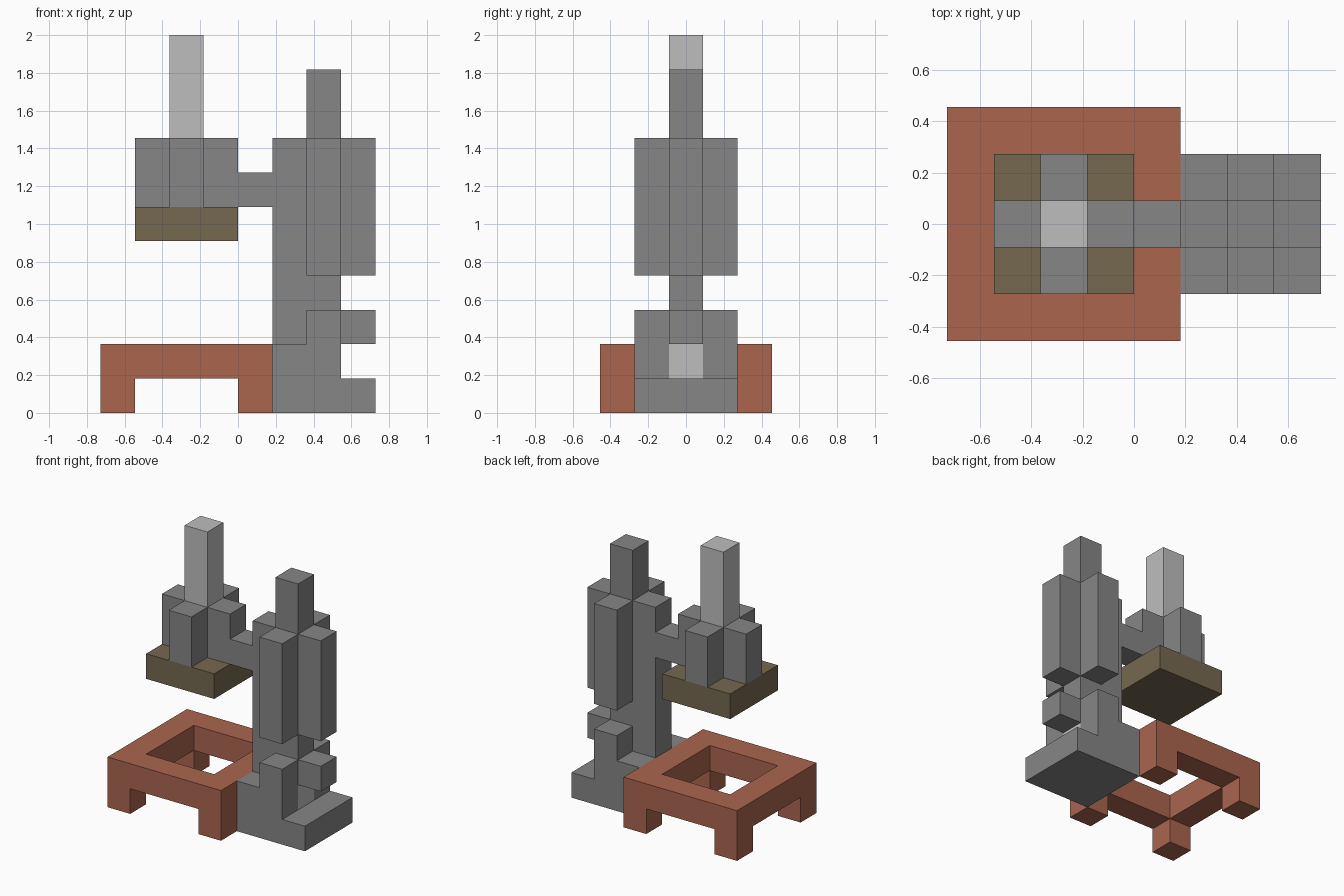
import bpy
import bmesh
from mathutils import Vector

UNIT = 2 / 11  # every part is made of blocks of this size

if "Cube" in bpy.data.objects:
    bpy.data.objects.remove(bpy.data.objects["Cube"], do_unlink=True)


def material(name, color):
    mat = bpy.data.materials.new(name)
    mat.use_nodes = True
    rgba = (*color, 1)
    mat.diffuse_color = rgba
    bsdf = mat.node_tree.nodes["Principled BSDF"]
    bsdf.inputs["Base Color"].default_value = rgba
    bsdf.inputs["Roughness"].default_value = 0.8
    return mat


stone = material("stone grey", (0.238, 0.238, 0.238))
pale = material("pale grey", (0.515, 0.515, 0.515))
clay = material("terracotta", (0.402, 0.130, 0.076))
wood = material("dark olive brown", (0.178, 0.138, 0.080))


def cells(x, y, z):
    """Blocks in a box; x and z are (from, to), y is centred on zero as (from, to)."""
    return {(i, j, k) for i in range(*x) for j in range(*y) for k in range(*z)}


def build(name, blocks, mat):
    """Skin the outside of a set of blocks, then merge flat faces."""
    bm = bmesh.new()
    for block in blocks:
        centre = Vector(block)
        centre.x += 0.5
        centre.z += 0.5
        for axis in range(3):
            for sign in (-1, 1):
                normal = Vector((0, 0, 0))
                normal[axis] = sign
                if tuple(int(a + b) for a, b in zip(block, normal)) in blocks:
                    continue
                u = Vector((0, 0, 0))
                u[(axis + 1) % 3] = 1
                v = normal.cross(u)
                corners = [u + v, v - u, -u - v, u - v]
                bm.faces.new([bm.verts.new((centre + (normal + c) / 2) * UNIT)
                              for c in corners])
    bmesh.ops.remove_doubles(bm, verts=bm.verts, dist=0.001)
    bmesh.ops.dissolve_limit(bm, angle_limit=0.01, verts=bm.verts, edges=bm.edges)
    bmesh.ops.recalc_face_normals(bm, faces=bm.faces)
    mesh = bpy.data.meshes.new(name)
    bm.to_mesh(mesh)
    bm.free()
    mesh.materials.append(mat)
    obj = bpy.data.objects.new(name, mesh)
    bpy.context.collection.objects.link(obj)


MID = (0, 1)     # one block deep
WIDE = (-1, 2)   # three blocks deep
FULL = (-2, 3)   # five blocks deep

# Open table frame on four corner legs
frame = cells((-4, 1), FULL, (1, 2)) - cells((-3, 0), WIDE, (1, 2))
legs = {(x, y, 0) for x in (-4, 0) for y in (-2, 2)}
build("table_frame", frame | legs, clay)

# Foot slab, raised step and cross-shaped collar, with a pale pin set in
pin = cells((2, 3), MID, (1, 2))
foot = cells((1, 4), WIDE, (0, 1)) | cells((1, 3), WIDE, (1, 2))
collar = cells((2, 3), WIDE, (2, 3)) | cells((3, 4), MID, (2, 3))
post = cells((1, 3), MID, (2, 8))
build("pin", pin, pale)
build("foot", (foot - pin) | collar | post, stone)

# Ribbed upper column around the post, and its top
ribs = cells((2, 3), WIDE, (4, 8)) | cells((3, 4), MID, (4, 8))
build("column_ribs", ribs - post, stone)
build("column_top", cells((2, 3), MID, (8, 10)), stone)

# Side arm and the cross-shaped head it holds
arm = cells((0, 1), MID, (6, 7))
head = cells((-3, 0), MID, (6, 8)) | cells((-2, -1), WIDE, (6, 8))
build("head_and_arm", arm | head, stone)

# Press plate below the head and the rod above it
build("press_plate", cells((-3, 0), WIDE, (5, 6)), wood)
build("rod", cells((-2, -1), MID, (8, 11)), pale)
